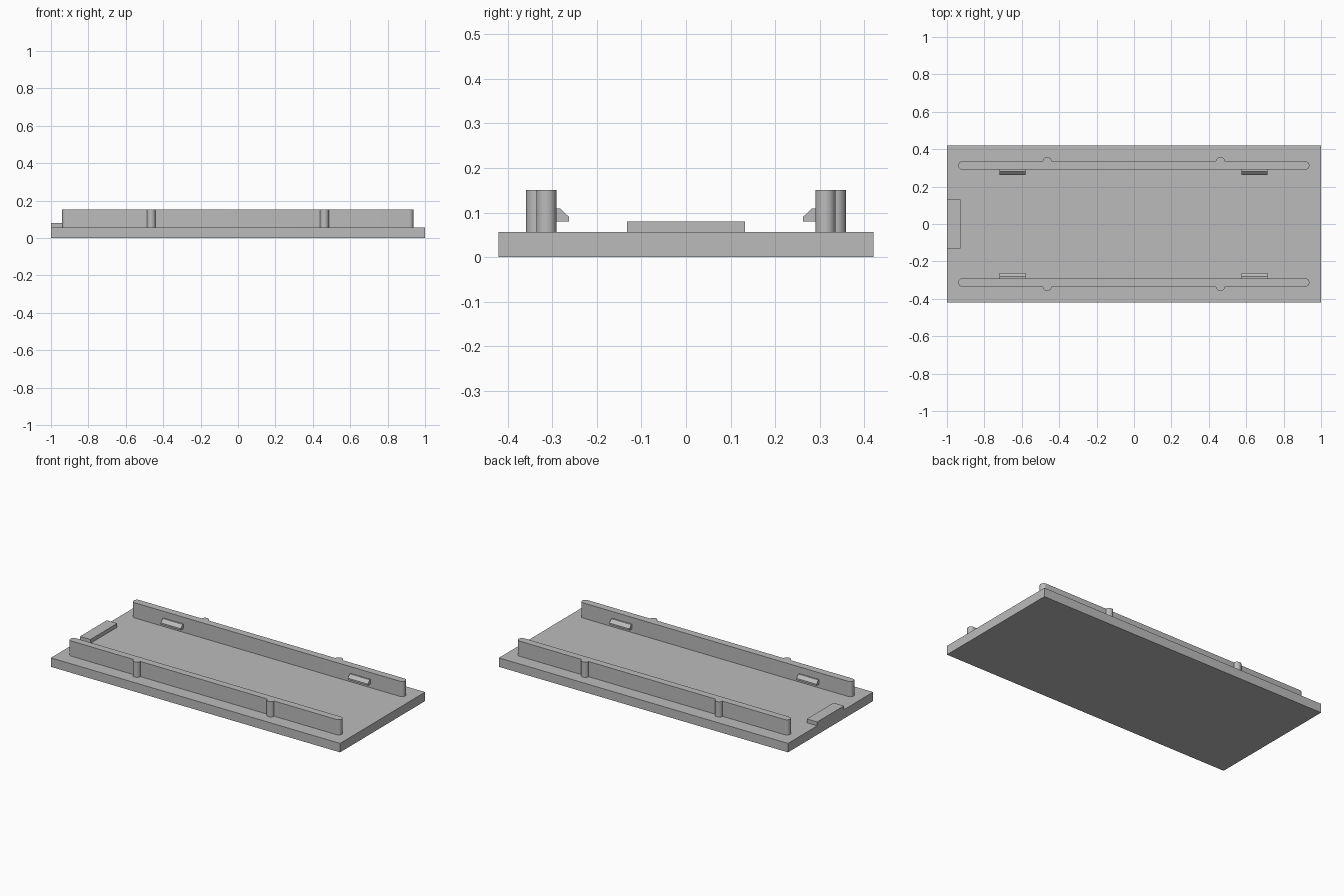
import bpy, bmesh
from math import cos, sin, pi

cube = bpy.data.objects.get("Cube")
if cube:
    bpy.data.objects.remove(cube, do_unlink=True)

grey = bpy.data.materials.new("plain grey")
grey.use_nodes = True
colour = (0.5, 0.5, 0.5, 1)
grey.diffuse_color = colour
grey.node_tree.nodes["Principled BSDF"].inputs["Base Color"].default_value = colour

BASE_TOP = 0.056
RAIL_TOP = 0.151


def prism(name, outline, offset, smooth=False):
    """Extrude a closed 3D outline along an offset."""
    bm = bmesh.new()
    face = bm.faces.new([bm.verts.new(p) for p in outline])
    grown = bmesh.ops.extrude_face_region(bm, geom=[face])["geom"]
    bmesh.ops.translate(bm, vec=offset, verts=[v for v in grown if isinstance(v, bmesh.types.BMVert)])
    bmesh.ops.recalc_face_normals(bm, faces=bm.faces)
    mesh = bpy.data.meshes.new(name)
    bm.to_mesh(mesh)
    bm.free()
    mesh.materials.append(grey)
    obj = bpy.data.objects.new(name, mesh)
    bpy.context.collection.objects.link(obj)
    if smooth:
        bpy.ops.object.select_all(action="DESELECT")
        obj.select_set(True)
        bpy.context.view_layer.objects.active = obj
        bpy.ops.object.shade_smooth_by_angle(angle=pi / 6)
    return obj


def box(name, x0, x1, y0, y1, z0, z1):
    return prism(name, [(x0, y0, z0), (x1, y0, z0), (x1, y1, z0), (x0, y1, z0)], (0, 0, z1 - z0))


def arc(cx, cy, r, start, end, z, steps=16):
    angles = [start + (end - start) * i / steps for i in range(steps + 1)]
    return [(cx + r * cos(a), cy + r * sin(a), z) for a in angles]


# Base plate and end tab
box("base_plate", -1, 1, -0.42, 0.42, 0, BASE_TOP)
box("end_tab", -1, -0.928, -0.132, 0.132, BASE_TOP, 0.08)

for side, label in ((-1, "front"), (1, "back")):
    # Rail with rounded ends
    y, r = side * 0.313, 0.0225
    outline = (arc(0.938 - r, y, r, -pi / 2, pi / 2, BASE_TOP)
               + arc(-0.94 + r, y, r, pi / 2, 3 * pi / 2, BASE_TOP))
    height = (0, 0, RAIL_TOP - BASE_TOP)
    prism(label + "_rail", outline, height, True)

    for x, end in ((-0.464, "right"), (0.462, "left")):
        # Half-round rib on the outer face of the rail
        start = 0 if side > 0 else pi
        rib = arc(x, side * 0.335, 0.0235, start, start + pi, BASE_TOP)
        prism(f"{label}_{end}_rib", rib, height, True)

    for x, end in ((-0.718, "right"), (0.576, "left")):
        # Sloped snap catch on the inner face of the rail
        profile = [(0.292, 0.08), (0.262, 0.08), (0.262, 0.09), (0.282, 0.109), (0.292, 0.109)]
        prism(f"{label}_{end}_catch", [(x, side * py, pz) for py, pz in profile], (0.138, 0, 0))
